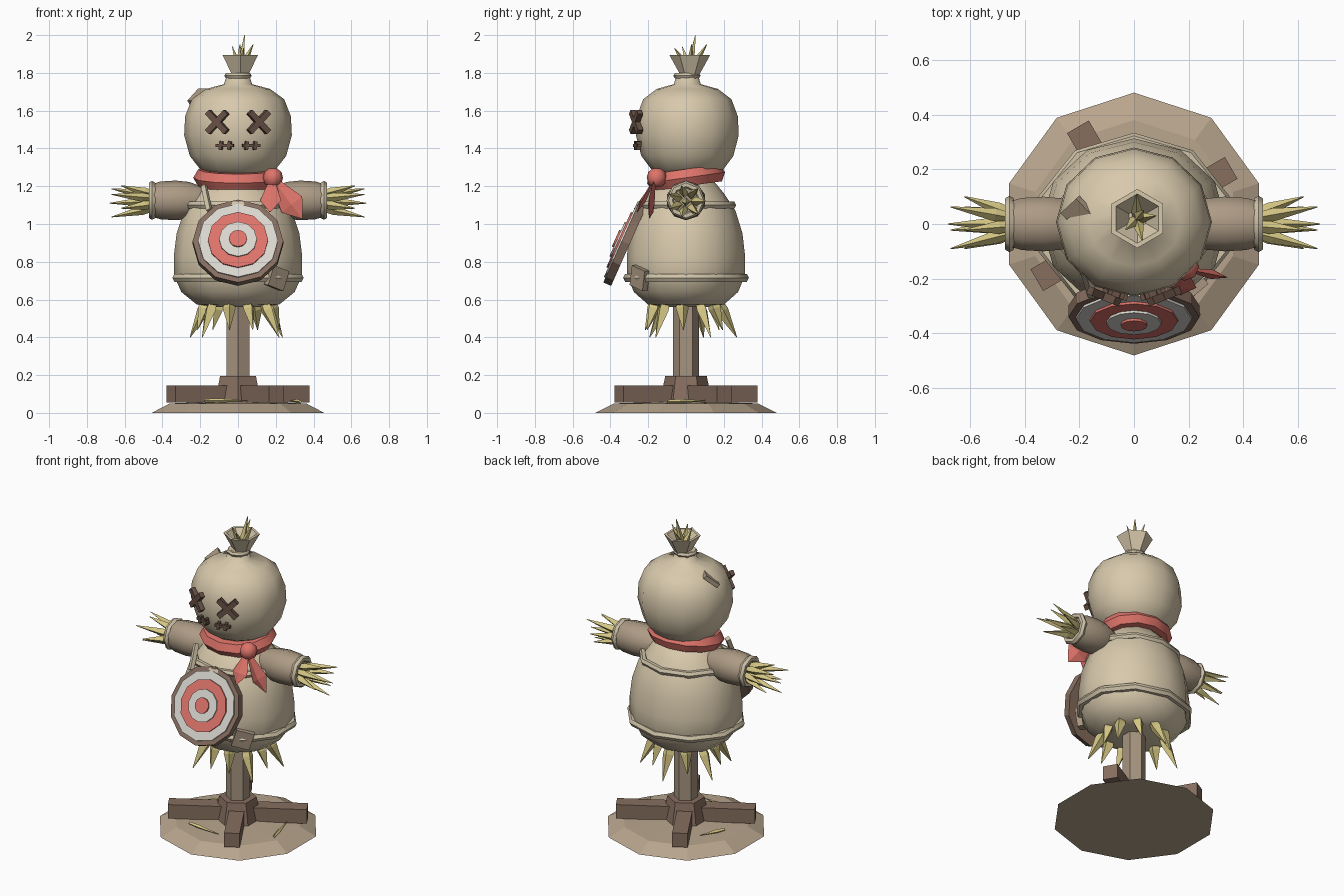
import bpy, bmesh
from math import sin, cos, pi, radians
from mathutils import Matrix, Vector, Euler

cube = bpy.data.objects.get("Cube")
if cube:
    bpy.data.objects.remove(cube, do_unlink=True)


def material(name, r, g, b):
    lin = [(c / 255 / 12.92 if c < 11 else ((c / 255 + 0.055) / 1.055) ** 2.4) for c in (r, g, b)]
    m = bpy.data.materials.new(name)
    m.use_nodes = True
    m.diffuse_color = (*lin, 1)
    bsdf = next(n for n in m.node_tree.nodes if n.type == 'BSDF_PRINCIPLED')
    bsdf.inputs["Base Color"].default_value = (*lin, 1)
    return m


canvas = material("canvas", 216, 201, 172)
burlap = material("burlap", 172, 154, 132)
rope = material("rope", 208, 195, 168)
straw = material("straw", 212, 198, 132)
red = material("red cloth", 222, 116, 106)
white = material("white paint", 218, 215, 208)
wood = material("dark wood", 134, 110, 95)
post_wood = material("post wood", 166, 148, 127)
dirt = material("dirt", 184, 165, 141)
stitch = material("stitch brown", 104, 82, 70)


def finish(name, bm, mat, smooth=0):
    bmesh.ops.recalc_face_normals(bm, faces=bm.faces)
    mesh = bpy.data.meshes.new(name)
    bm.to_mesh(mesh)
    bm.free()
    mesh.materials.append(mat)
    ob = bpy.data.objects.new(name, mesh)
    bpy.context.collection.objects.link(ob)
    if smooth:
        bpy.ops.object.select_all(action='DESELECT')
        ob.select_set(True)
        bpy.context.view_layer.objects.active = ob
        bpy.ops.object.shade_smooth_by_angle(angle=radians(smooth))
    return ob


def add_lathe(bm, profile, sides, matrix=Matrix(), sx=1, sy=1):
    rings = []
    for r, h in profile:
        angles = [2 * pi * i / sides for i in range(sides)]
        rings.append([bm.verts.new(matrix @ Vector((r * sx * sin(a), r * sy * cos(a), h))) for a in angles])
    for low, high in zip(rings, rings[1:]):
        for i in range(sides):
            j = (i + 1) % sides
            bm.faces.new((low[i], low[j], high[j], high[i]))
    bm.faces.new(rings[0])
    bm.faces.new(rings[-1])


def lathe(name, profile, sides, mat, matrix=Matrix(), sx=1, sy=1, smooth=0):
    bm = bmesh.new()
    add_lathe(bm, profile, sides, matrix, sx, sy)
    return finish(name, bm, mat, smooth)


def aim(a, b):
    a, b = Vector(a), Vector(b)
    return Matrix.Translation(a) @ (b - a).to_track_quat('Z', 'Y').to_matrix().to_4x4()


def spikes(name, pairs, radius, mat=straw):
    bm = bmesh.new()
    for a, b in pairs:
        length = (Vector(b) - Vector(a)).length
        add_lathe(bm, [(radius * 0.7, 0), (radius, length * 0.3), (0.002, length)], 4, aim(a, b))
    return finish(name, bm, mat)


def boxes(name, items, mat):
    bm = bmesh.new()
    for loc, size, rot in items:
        m = Matrix.LocRotScale(Vector(loc), Euler(rot), Vector(size))
        bmesh.ops.create_cube(bm, size=1, matrix=m)
    return finish(name, bm, mat)


def ring(name, major, minor, matrix, mat, sy=1, sides=12):
    bm = bmesh.new()
    loops = []
    for i in range(sides):
        a = 2 * pi * i / sides
        loop = []
        for k in range(6):
            t = 2 * pi * k / 6
            r = major + minor * cos(t)
            loop.append(bm.verts.new(matrix @ Vector((r * sin(a), r * cos(a) * sy, minor * sin(t)))))
        loops.append(loop)
    for i in range(sides):
        p, q = loops[i], loops[(i + 1) % sides]
        for k in range(6):
            n = (k + 1) % 6
            bm.faces.new((p[k], q[k], q[n], p[n]))
    return finish(name, bm, mat, 50)


def at(x, y, z):
    return Matrix.Translation((x, y, z))


# Base: mound, post, collar and braces
lathe("mound", [(0.48, 0), (0.38, 0.05), (0.1, 0.06)], 10, dirt)
lathe("post", [(0.07, 0.05), (0.07, 0.65)], 6, post_wood)
lathe("post_collar", [(0.14, 0.05), (0.11, 0.195)], 6, wood)
beams = []
for deg in (30, 120, 210, 300):
    a = radians(deg)
    beams.append(((0.245 * cos(a), 0.245 * sin(a), 0.1), (0.33, 0.092, 0.09), (0, 0, a)))
boxes("base_braces", beams, wood)
spikes("loose_straw", [((-0.18, -0.24, 0.065), (0.05, -0.27, 0.065)),
                       ((0.33, -0.1, 0.06), (0.28, 0.1, 0.065)),
                       ((-0.29, 0.02, 0.065), (-0.22, 0.17, 0.065))], 0.012)

# Torso with rope bands and straw skirt
lathe("torso", [(0.15, 0.56), (0.22, 0.575), (0.3, 0.64), (0.34, 0.73), (0.34, 0.83), (0.325, 0.95),
                (0.285, 1.07), (0.22, 1.16), (0.14, 1.25)], 12, canvas, sy=0.92, smooth=60)
ring("lower_rope", 0.342, 0.024, at(0, 0, 0.715), rope, 0.91, 10)
ring("upper_rope", 0.27, 0.022, at(0, 0, 1.1), rope, 0.91, 10)
skirt = []
for i in range(11):
    a = 2 * pi * (i + 0.5) / 11
    out, low = (0.27, 0.4) if i % 2 else (0.22, 0.44)
    skirt.append(((0.17 * sin(a), -0.16 * cos(a), 0.6), (out * sin(a + 0.08), -out * cos(a + 0.08), low)))
spikes("straw_skirt", skirt, 0.034)
boxes("torso_patch", [((0.205, -0.245, 0.715), (0.11, 0.035, 0.11), (0.1, 0.3, 0.7))], burlap)

# Arms: sleeve, cuff and straw hand on each side
for side, s in (("left", 1), ("right", -1)):
    m = aim((s * 0.18, 0, 1.125), (s, 0, 1.125))
    lathe(side + "_sleeve", [(0.07, 0), (0.098, 0.08), (0.105, 0.15), (0.1, 0.23), (0.085, 0.28)],
          10, burlap, m, smooth=60)
    ring(side + "_cuff", 0.083, 0.02, at(s * 0.455, 0, 1.125) @ Matrix.Rotation(pi / 2, 4, 'Y'), rope, 1, 8)
    hand = [((s * 0.44, 0, 1.12), (s * 0.68, 0, 1.11))]
    for i in range(7):
        a = 2 * pi * i / 7
        reach = 0.67 if i % 2 else 0.62
        hand.append(((s * 0.44, 0.035 * cos(a), 1.12 + 0.035 * sin(a)),
                     (s * reach, 0.1 * cos(a), 1.12 + 0.085 * sin(a))))
    spikes(side + "_straw_hand", hand, 0.024)

# Head and tied sack top
lathe("head", [(0.13, 1.25), (0.2, 1.29), (0.255, 1.36), (0.285, 1.47), (0.28, 1.57), (0.245, 1.66),
               (0.17, 1.715), (0.075, 1.74), (0.055, 1.8)], 12, canvas, at(0, 0.007, 0), sy=0.955, smooth=60)
ring("sack_tie", 0.056, 0.016, at(0, 0.005, 1.785), rope, 1, 8)
lathe("sack_tuft", [(0.045, 1.78), (0.108, 1.895), (0.09, 1.895), (0.035, 1.82)], 6, canvas, at(0.012, 0.02, 0))
spikes("straw_tuft", [((0.01, 0.02, 1.81), tip) for tip in
                      ((0.035, 0.05, 2.0), (-0.03, -0.02, 1.94), (0.08, 0.03, 1.95),
                       (0.01, 0.11, 1.95), (0.03, -0.06, 1.93))], 0.02)
boxes("head_patch", [((-0.2, 0.035, 1.675), (0.1, 0.1, 0.025), (0, -0.68, 0.75))], burlap)
bpy.data.objects["head_patch"].data.transform(Matrix())

# Crossed eyes and stitched mouth
face = []
for s in (1, -1):
    for tilt in (pi / 4, -pi / 4):
        face.append(((s * 0.11, -0.264, 1.54), (0.15, 0.03, 0.032), (0, tilt, s * 0.38)))
    face.append(((s * 0.07, -0.258, 1.415), (0.095, 0.022, 0.016), (0, 0, s * 0.28)))
    for x in (0.045, 0.09):
        face.append(((s * x, -0.27 + x * 0.2, 1.415), (0.016, 0.026, 0.045), (0, 0.12, s * 0.28)))
boxes("stitched_face", face, stitch)

# Scarf, knot and tails
ring("scarf", 0.185, 0.052, at(0, 0, 1.245) @ Matrix.Rotation(0.14, 4, 'X'), red, 0.88, 12)
lathe("scarf_knot", [(0.02, -0.05), (0.045, -0.03), (0.053, 0), (0.045, 0.03), (0.02, 0.05)],
      8, red, at(0.185, -0.155, 1.245), smooth=60)
tail = [(0.02, 0), (0.07, 0.16), (0.005, 0.25)]
lathe("outer_scarf_tail", tail, 4, red, aim((0.19, -0.165, 1.23), (0.34, -0.195, 1.03)), sx=0.25)
lathe("inner_scarf_tail", [(r * 0.8, h * 0.75) for r, h in tail], 4, red,
      aim((0.18, -0.17, 1.23), (0.17, -0.25, 1.08)), sy=0.25)

# Target board: stepped discs tilted upward, hung from a strap
board = at(0, -0.34, 0.91) @ Matrix.Rotation(radians(66), 4, 'X')
lathe("target_board", [(0.24, -0.045), (0.24, 0)], 12, wood, board)
bands = (("outer_white", 0.212, white), ("outer_red", 0.16, red), ("inner_white", 0.1, white), ("bullseye", 0.048, red))
for i, (name, r, mat) in enumerate(bands):
    lathe(name + "_band", [(r, -0.01), (r, 0.009 * (i + 1))], 12, mat, board)
lathe("board_strap", [(0.018, 0), (0.018, 0.16)], 4, rope, aim((-0.18, -0.17, 1.2), (-0.15, -0.27, 1.06)))
